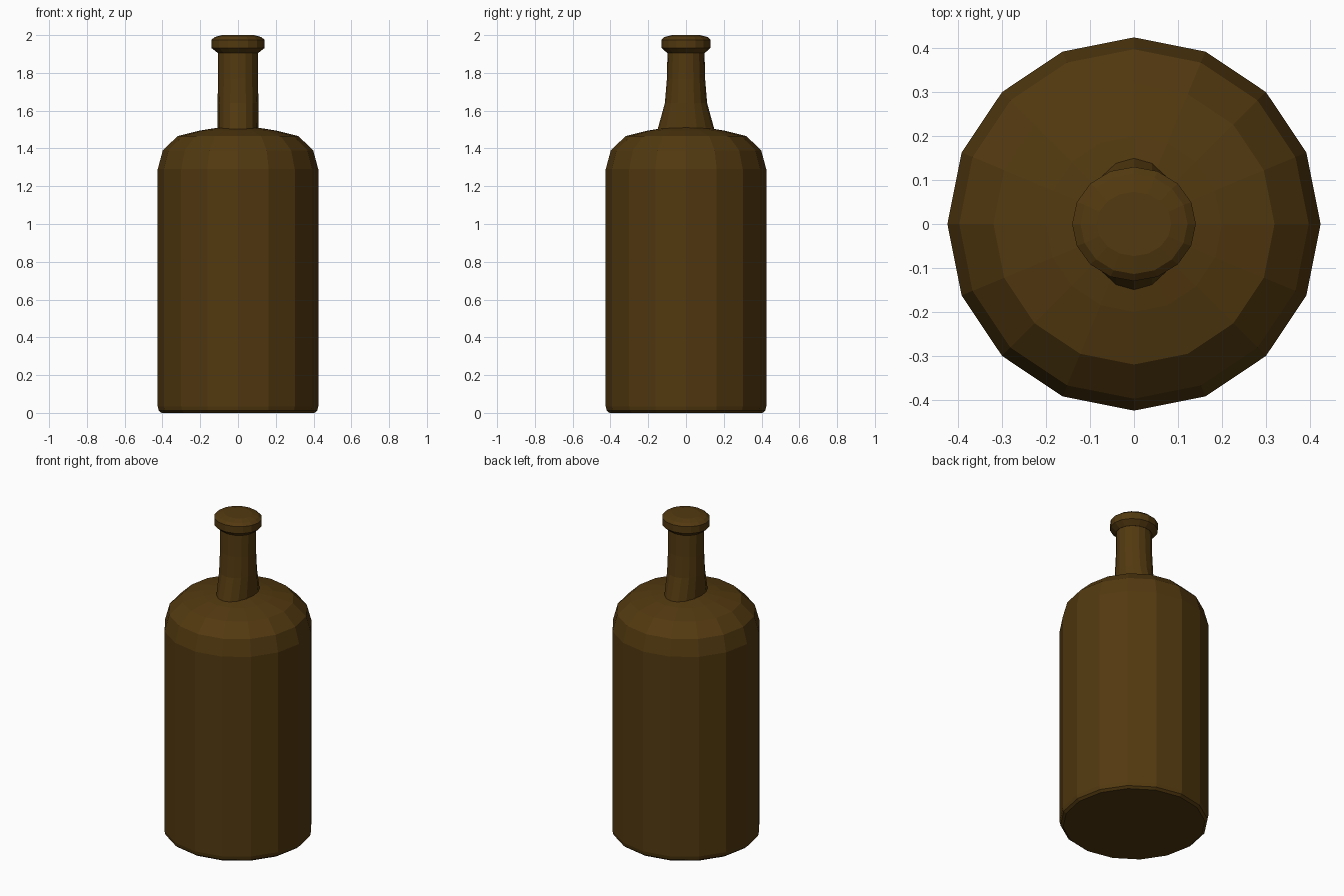
import bpy, bmesh, math

if "Cube" in bpy.data.objects:
    bpy.data.objects.remove(bpy.data.objects["Cube"])

SIDES = 16

glass = bpy.data.materials.new("brown_glass")
glass.diffuse_color = (0.085, 0.041, 0.005, 1)
glass.use_nodes = True
glass.node_tree.nodes["Principled BSDF"].inputs["Base Color"].default_value = glass.diffuse_color


def loft(name, rings):
    """Closed solid from (x radius, y radius, z) rings, bottom to top."""
    bm = bmesh.new()
    loops = []
    for rx, ry, z in rings:
        loops.append([bm.verts.new((rx * math.cos(a), ry * math.sin(a), z))
                      for a in (math.tau * i / SIDES for i in range(SIDES))])
    for lo, hi in zip(loops, loops[1:]):
        for i in range(SIDES):
            j = (i + 1) % SIDES
            bm.faces.new((lo[i], lo[j], hi[j], hi[i]))
    bm.faces.new(loops[0][::-1])
    bm.faces.new(loops[-1])
    mesh = bpy.data.meshes.new(name)
    bm.to_mesh(mesh)
    bm.free()
    mesh.materials.append(glass)
    obj = bpy.data.objects.new(name, mesh)
    bpy.context.collection.objects.link(obj)
    return obj


# Round body with a small foot bevel and domed shoulder
body = [(0.405, 0), (0.42, 0.012), (0.425, 0.035), (0.425, 1.29), (0.398, 1.39),
        (0.32, 1.465), (0.20, 1.495), (0.10, 1.511)]
loft("bottle_body", [(r, r, z) for r, z in body])

# Neck, flared front to back at its base
loft("bottle_neck", [(0.108, 0.152, 1.495), (0.108, 0.147, 1.512),
                     (0.108, 0.112, 1.64), (0.106, 0.101, 1.77),
                     (0.106, 0.098, 1.92)])

# Lip with sloped underside and softly domed top
loft("bottle_lip", [(0.107, 0.099, 1.905), (0.141, 0.130, 1.932),
                    (0.141, 0.130, 1.975), (0.122, 0.114, 1.99),
                    (0.085, 0.073, 2.0)])
